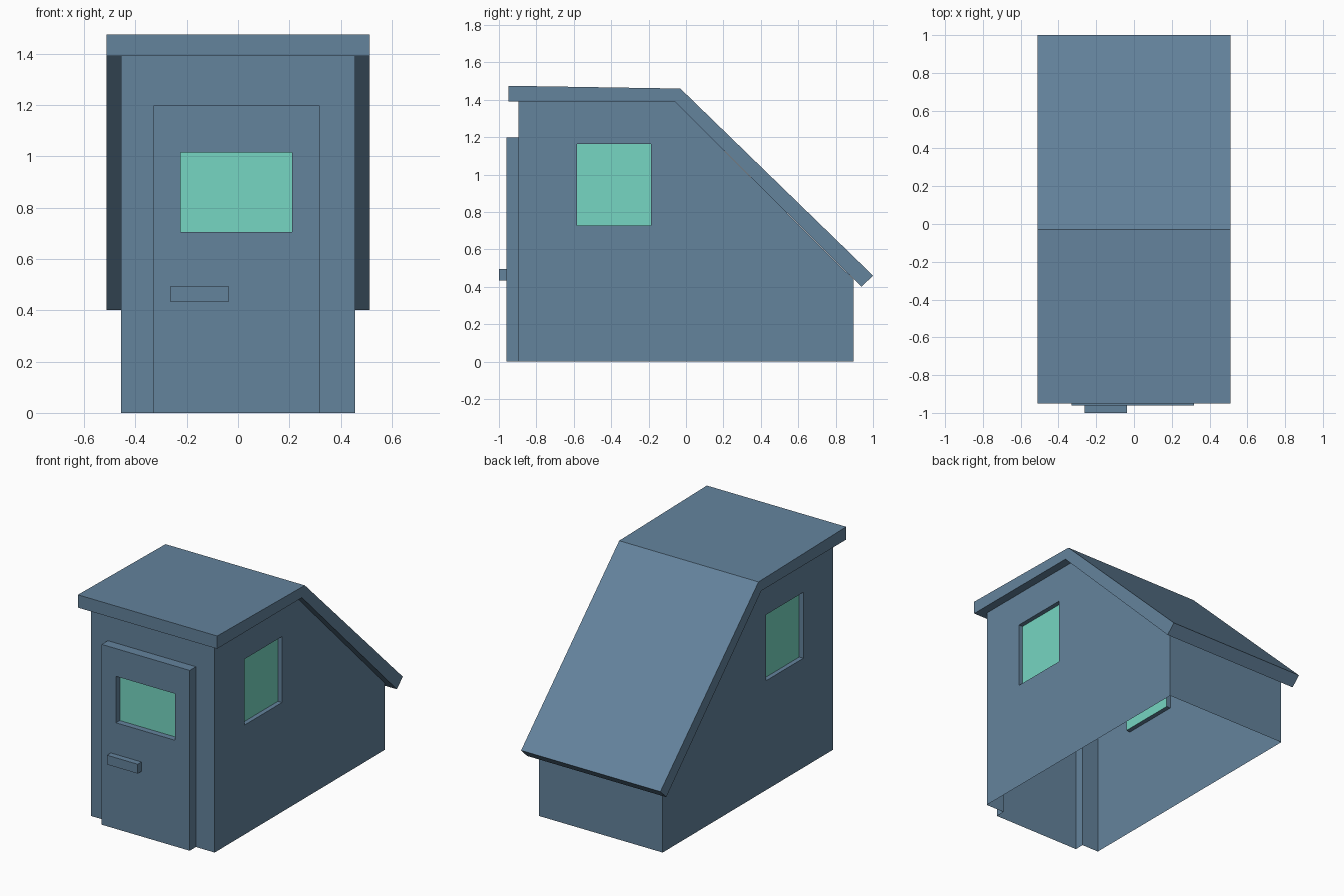
import bpy, bmesh

if "Cube" in bpy.data.objects:
    bpy.data.objects.remove(bpy.data.objects["Cube"])


def material(name, rgb):
    m = bpy.data.materials.new(name)
    m.diffuse_color = (*rgb, 1)
    m.use_nodes = True
    m.node_tree.nodes["Principled BSDF"].inputs["Base Color"].default_value = m.diffuse_color
    return m


BLUE = material("slate blue", (0.127, 0.227, 0.335))
GREEN = material("window mint", (0.18, 0.67, 0.54))


def finish(name, faces):
    """Make a mesh object from (points, material index) faces, welding shared corners."""
    bm = bmesh.new()
    for pts, mat in faces:
        f = bm.faces.new([bm.verts.new(p) for p in pts])
        f.material_index = mat
    bmesh.ops.remove_doubles(bm, verts=bm.verts, dist=0.0005)
    bmesh.ops.recalc_face_normals(bm, faces=bm.faces)
    me = bpy.data.meshes.new(name)
    bm.to_mesh(me)
    bm.free()
    me.materials.append(BLUE)
    me.materials.append(GREEN)
    ob = bpy.data.objects.new(name, me)
    bpy.context.collection.objects.link(ob)
    return ob


def rect(u0, u1, v0, v1):
    return [(u0, v0), (u1, v0), (u1, v1), (u0, v1)]


def windowed_wall(outer, inner, link, place, depth):
    """Flat wall around a window whose green pane is pushed in by depth."""
    out = [place(u, v, 0) for u, v in outer]
    rim = [place(u, v, 0) for u, v in inner]
    pane = [place(u, v, depth) for u, v in inner]
    faces = [(pane, 1)]
    for i in range(len(outer)):
        j = (i + 1) % len(outer)
        pts = [out[i], out[j], rim[link[j]]]
        if link[i] != link[j]:
            pts.append(rim[link[i]])
        faces.append((pts, 0))
    for i in range(4):
        j = (i + 1) % 4
        faces.append(([rim[i], rim[j], pane[j], pane[i]], 0))
    return faces


W, Y, H, HB = 0.455, 0.895, 1.39, 0.44       # body half width, half length, heights
DL, DR, DH, DY = -0.33, 0.317, 1.198, -0.96  # door left, right, top, front

# House shell: side walls with windows, open at the bottom
profile = [(-Y, 0), (Y, 0), (Y, HB), (-0.06, H), (-Y, H)]
walls = []
for s in (-1, 1):
    walls += windowed_wall(profile, rect(-0.582, -0.188, 0.727, 1.165), [0, 1, 1, 2, 3],
                           lambda u, v, d, s=s: (s * (W - d), u, v), 0.03)
# Back wall
walls.append(([(x, Y, z) for x, z in rect(-W, W, 0, HB)], 0))
# Front wall around the doorway
o = [(x, -Y, z) for x, z in ((-W, 0), (-W, H), (W, H), (W, 0))]
d = [(x, -Y, z) for x, z in ((DL, 0), (DL, DH), (DR, DH), (DR, 0))]
for i in range(3):
    walls.append(([o[i], o[i + 1], d[i + 1], d[i]], 0))
finish("house_walls", walls)

# Door standing proud of the front wall, with its window
door = windowed_wall(rect(DL, DR, 0, DH), rect(-0.225, 0.21, 0.705, 1.014), [0, 1, 2, 3],
                     lambda u, v, dep: (u, DY + dep, v), 0.04)
front = [(x, DY, z) for x, _, z in d]
for i in range(3):
    door.append(([d[i], d[i + 1], front[i + 1], front[i]], 0))
finish("door", door)


def prism(name, prof, x0, x1):
    """Closed solid: a y-z profile extended along x."""
    faces = [([(x, y, z) for y, z in prof], 0) for x in (x0, x1)]
    for i, (y, z) in enumerate(prof):
        y2, z2 = prof[(i + 1) % len(prof)]
        faces.append(([(x0, y, z), (x1, y, z), (x1, y2, z2), (x0, y2, z2)], 0))
    finish(name, faces)


# Door handle
prism("door_handle", rect(-1.0, DY, 0.433, 0.495), -0.263, -0.037)

# Roof slabs, flat in front and sloping to the back
fold_top, fold_low = (-0.03, 1.46), (-0.06, H)
prism("roof", [(-0.95, H), fold_low, (0.938, 0.4), (1.0, 0.46), fold_top, (-0.95, 1.475)],
      -0.512, 0.512)
